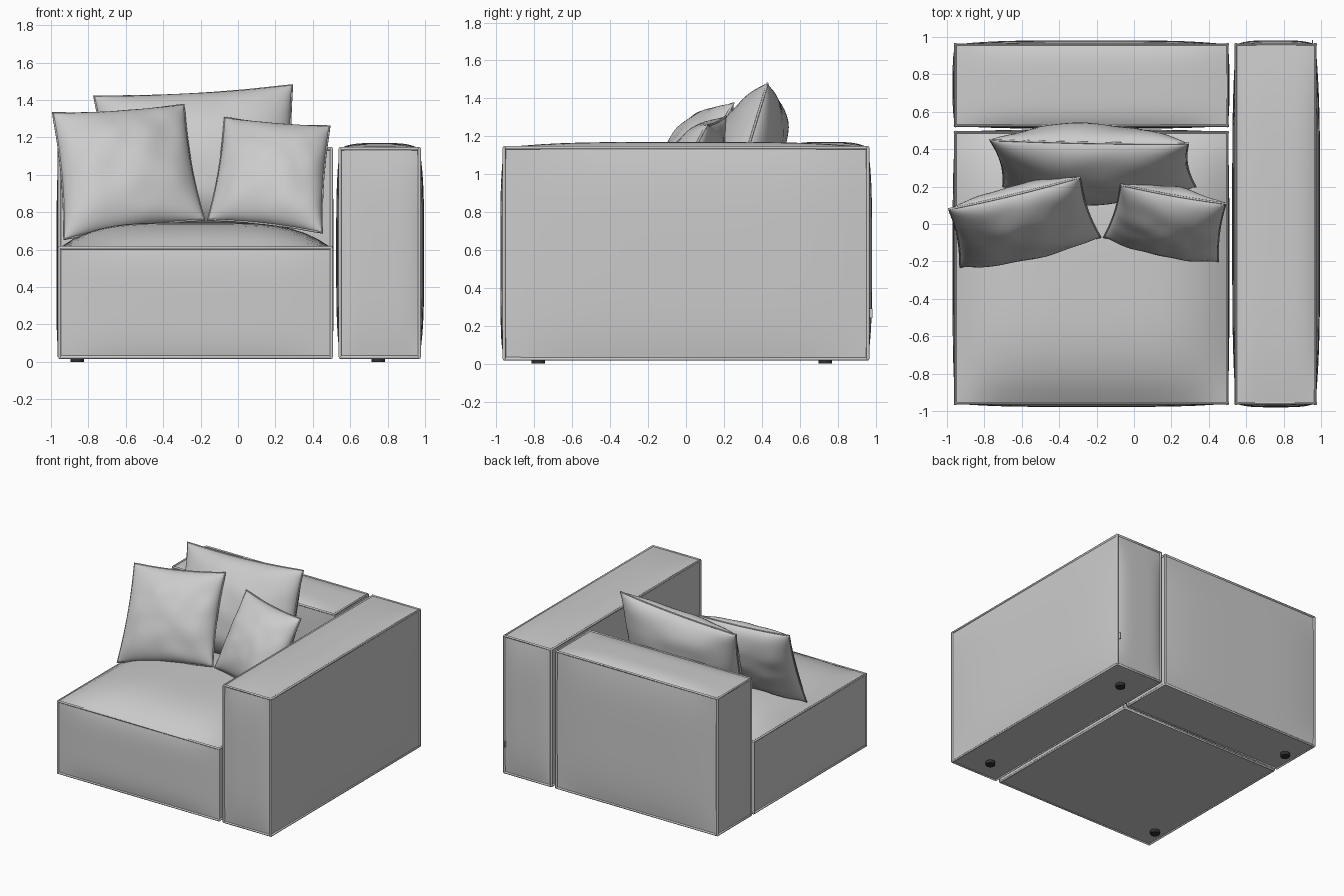
import bpy, bmesh, math
from mathutils import Vector, noise

if "Cube" in bpy.data.objects:
    bpy.data.objects.remove(bpy.data.objects["Cube"])


def finish(bm, name, angle=40):
    bmesh.ops.recalc_face_normals(bm, faces=bm.faces)
    me = bpy.data.meshes.new(name)
    bm.to_mesh(me)
    bm.free()
    ob = bpy.data.objects.new(name, me)
    bpy.context.collection.objects.link(ob)
    bpy.ops.object.select_all(action='DESELECT')
    ob.select_set(True)
    bpy.context.view_layer.objects.active = ob
    bpy.ops.object.shade_smooth_by_angle(angle=math.radians(angle))
    return ob


def piping(name, paths, radius):
    """Round seam cords along (points, closed) paths."""
    cu = bpy.data.curves.new(name, 'CURVE')
    cu.dimensions = '3D'
    cu.bevel_depth = radius
    cu.bevel_resolution = 2
    cu.use_fill_caps = True
    for pts, closed in paths:
        sp = cu.splines.new('POLY')
        sp.points.add(len(pts) - 1)
        for p, co in zip(sp.points, pts):
            p.co = (*co, 1)
        sp.use_cyclic_u = closed
    ob = bpy.data.objects.new(name, cu)
    bpy.context.collection.objects.link(ob)
    bpy.ops.object.select_all(action='DESELECT')
    ob.select_set(True)
    bpy.context.view_layer.objects.active = ob
    bpy.ops.object.convert(target='MESH')
    bpy.ops.object.shade_smooth_by_angle(angle=math.radians(50))


def cushion(name, lo, hi, bulge):
    """Upholstered block; bulge = (-x, +x, -y, +y, -z, +z) puff per side."""
    lo, hi = Vector(lo), Vector(hi)
    mid, half = (lo + hi) / 2, (hi - lo) / 2
    bm = bmesh.new()
    bmesh.ops.create_cube(bm, size=2)
    bmesh.ops.subdivide_edges(bm, edges=bm.edges[:], cuts=19, use_grid_fill=True)
    for v in bm.verts:
        q = v.co.copy()
        p = Vector([mid[i] + half[i] * q[i] for i in range(3)])
        for a in range(3):
            if abs(q[a]) > 0.999:
                u, w = q[(a + 1) % 3], q[(a + 2) % 3]
                side = 1 if q[a] > 0 else 0
                p[a] += (2 * side - 1) * bulge[2 * a + side] * (1 - u ** 4) * (1 - w ** 4)
        v.co = p
    finish(bm, name)
    # seam cords on all twelve edges
    ring = [(lo.x, lo.y), (hi.x, lo.y), (hi.x, hi.y), (lo.x, hi.y)]
    paths = [([(x, y, z) for x, y in ring], True) for z in (lo.z, hi.z)]
    paths += [([(x, y, lo.z), (x, y, hi.z)], False) for x, y in ring]
    piping(name + "_piping", paths, 0.009)


def pillow(name, tl, tr, br, bl, thick, seed):
    """Throw pillow stretched between four corners, puffed on both sides."""
    tl, tr, br, bl = map(Vector, (tl, tr, br, bl))
    normal = (tr - bl).cross(tl - br).normalized()

    def place(u, v, side):
        # edges pulled in between the corners
        s = (u * (1 - 0.05 * (1 - v * v)) + 1) / 2
        t = (v * (1 - 0.05 * (1 - u * u)) + 1) / 2
        p = bl.lerp(br, s).lerp(tl.lerp(tr, s), t)
        f = max(0, (1 - u * u) * (1 - v * v))
        fold = noise.noise(Vector((u * 2.2 + seed, v * 2.2, side * 3))) * 0.02
        return p + normal * side * (thick * f ** 0.5 + fold * f ** 0.3)

    bm = bmesh.new()
    n = 28
    for side in (1, -1):
        g = [[bm.verts.new(place(math.sin(math.pi * (i / n - 0.5)),
                                 math.sin(math.pi * (j / n - 0.5)), side))
              for i in range(n + 1)] for j in range(n + 1)]
        for j in range(n):
            for i in range(n):
                bm.faces.new((g[j][i], g[j][i + 1], g[j + 1][i + 1], g[j + 1][i]))
    bmesh.ops.remove_doubles(bm, verts=bm.verts[:], dist=0.0002)
    finish(bm, name, 80)
    ts = [k / 8 - 1 for k in range(16)]
    rim = ([place(t, -1, 1) for t in ts] + [place(1, t, 1) for t in ts] +
           [place(-t, 1, 1) for t in ts] + [place(-1, -t, 1) for t in ts])
    piping(name + "_seam", [(rim, True)], 0.006)


# upholstered blocks
cushion("seat", (-0.955, -0.96, 0.025), (0.50, 0.49, 0.61),
        (0.015, 0.01, 0.018, 0.015, 0, 0.135))
cushion("backrest", (-0.955, 0.525, 0.025), (0.50, 0.96, 1.14),
        (0.015, 0.01, 0.015, 0.022, 0, 0.03))
cushion("armrest", (0.545, -0.96, 0.025), (0.97, 0.96, 1.14),
        (0.02, 0.025, 0.02, 0.022, 0, 0.03))

# loose pillows
pillow("large_pillow", (-0.77, 0.45, 1.42), (0.29, 0.43, 1.48),
       (0.33, 0.20, 0.72), (-0.70, 0.20, 0.70), 0.19, 1)
pillow("left_pillow", (-0.99, 0.08, 1.33), (-0.29, 0.25, 1.375),
       (-0.18, -0.07, 0.76), (-0.93, -0.23, 0.655), 0.15, 5)
pillow("right_pillow", (-0.07, 0.21, 1.305), (0.49, 0.11, 1.26),
       (0.45, -0.20, 0.69), (-0.16, -0.07, 0.76), 0.14, 9)

# round feet
for side, x in (("left", -0.86), ("right", 0.75)):
    for end, y in (("front", -0.78), ("back", 0.735)):
        bm = bmesh.new()
        bmesh.ops.create_cone(bm, cap_ends=True, segments=24, radius1=0.036,
                              radius2=0.036, depth=0.03)
        bmesh.ops.translate(bm, verts=bm.verts, vec=(x, y, 0.015))
        foot = finish(bm, f"{end}_{side}_foot")
        mat = bpy.data.materials.get("dark_foot") or bpy.data.materials.new("dark_foot")
        mat.diffuse_color = (0.03, 0.03, 0.03, 1)
        mat.use_nodes = True
        mat.node_tree.nodes["Principled BSDF"].inputs["Base Color"].default_value = mat.diffuse_color
        foot.data.materials.append(mat)

# small fabric tab on the back seam of the armrest
bm = bmesh.new()
bmesh.ops.create_cube(bm, size=1)
for v in bm.verts:
    v.co = Vector((0.955 + v.co.x * 0.006, 0.97 + v.co.y * 0.03, 0.265 + v.co.z * 0.05))
finish(bm, "fabric_tab")
